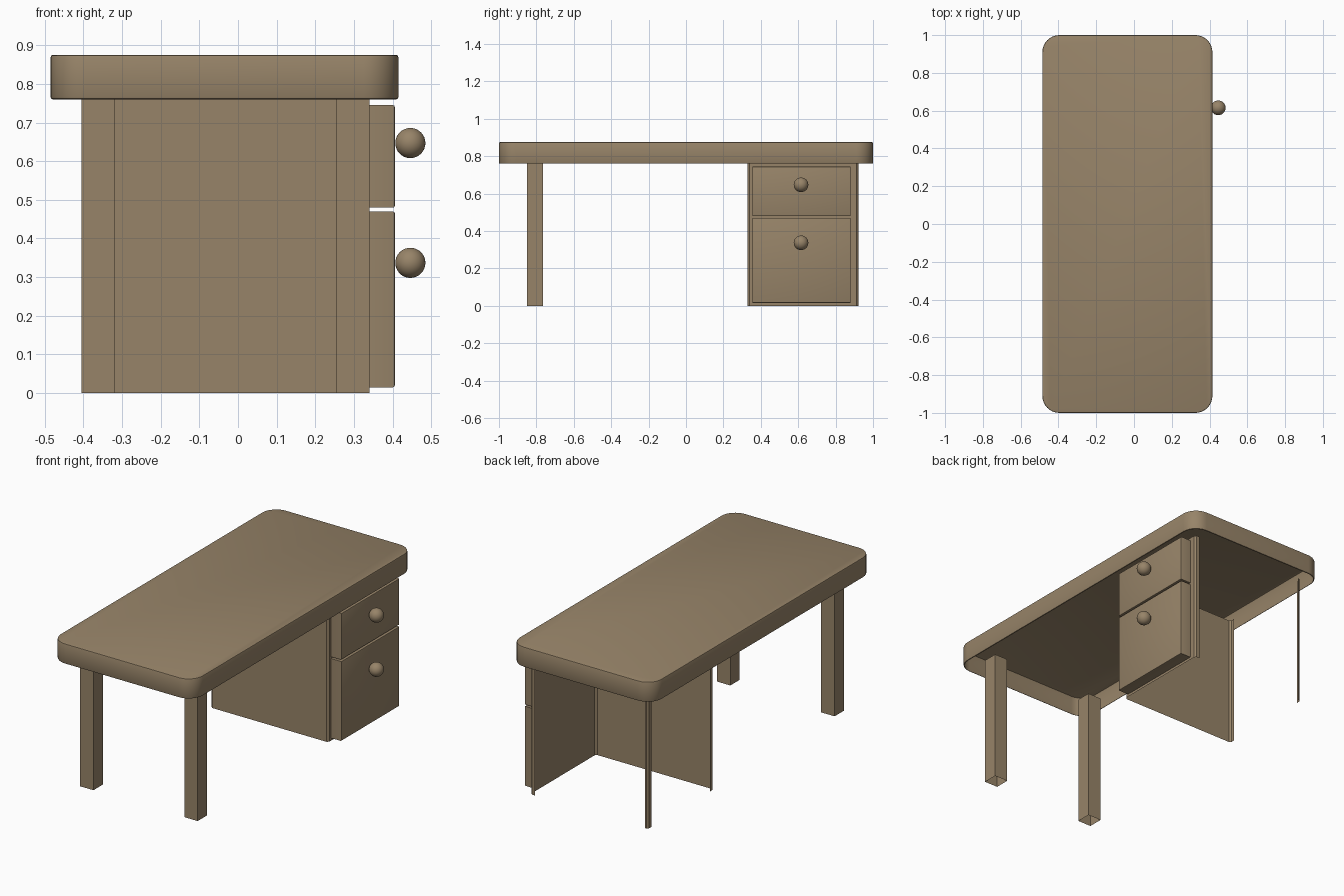
import bpy, bmesh
from mathutils import Matrix

if "Cube" in bpy.data.objects:
    bpy.data.objects.remove(bpy.data.objects["Cube"])

mat = bpy.data.materials.new("wood")
mat.diffuse_color = (0.31, 0.23, 0.14, 1)
mat.use_nodes = True
mat.node_tree.nodes["Principled BSDF"].inputs["Base Color"].default_value = mat.diffuse_color


def finish(name, bm, smooth=True):
    me = bpy.data.meshes.new(name)
    bm.to_mesh(me)
    bm.free()
    ob = bpy.data.objects.new(name, me)
    bpy.context.collection.objects.link(ob)
    me.materials.append(mat)
    if smooth:
        bpy.ops.object.select_all(action='DESELECT')
        ob.select_set(True)
        bpy.context.view_layer.objects.active = ob
        bpy.ops.object.shade_smooth_by_angle()
    return ob


def box(lo, hi):
    bm = bmesh.new()
    size = [b - a for a, b in zip(lo, hi)]
    mid = [(a + b) / 2 for a, b in zip(lo, hi)]
    bmesh.ops.create_cube(bm, size=1, matrix=Matrix.Translation(mid) @ Matrix.Diagonal((*size, 1)))
    bm.normal_update()
    return bm


def remove_faces(bm, test):
    bm.normal_update()
    bmesh.ops.delete(bm, geom=[f for f in bm.faces if test(f.normal)], context='FACES')


def bevel(bm, edges, width, segments):
    bmesh.ops.bevel(bm, geom=edges, offset=width, segments=segments, profile=0.5, affect='EDGES')
    bm.normal_update()


def wall(name, points, height):
    # thin upright sheet following an open plan outline
    bm = bmesh.new()
    low = [bm.verts.new((x, y, 0)) for x, y in points]
    high = [bm.verts.new((x, y, height)) for x, y in points]
    for i in range(len(points) - 1):
        bm.faces.new((low[i], low[i + 1], high[i + 1], high[i]))
    return finish(name, bm, False)


# Desktop: rounded shell, open underneath
bm = box((-0.485, -1, 0.76), (0.415, 1, 0.875))
bevel(bm, [e for e in bm.edges if abs(e.verts[0].co.z - e.verts[1].co.z) > 0.05], 0.09, 8)
rim = [e for e in bm.edges if any(abs(f.normal.z) > 0.9 for f in e.link_faces)]
bevel(bm, rim, 0.006, 2)
remove_faces(bm, lambda n: n.z < -0.99)
finish("desktop", bm)

# Two square legs, open tubes
for name, x in (("back_leg", -0.405), ("front_leg", 0.255)):
    bm = box((x, -0.85, 0), (x + 0.085, -0.765, 0.76))
    remove_faces(bm, lambda n: abs(n.z) > 0.9)
    finish(name, bm, False)

# Cabinet: side panel and drawer-side panel with bevelled corners, plus rear corner strip
wall("cabinet_panels", [(-0.405, 0.36), (-0.405, 0.34), (-0.395, 0.33), (0.33, 0.33), (0.34, 0.34),
                        (0.34, 0.912), (0.33, 0.922), (0.31, 0.922)], 0.76)
wall("cabinet_corner_strip", [(-0.385, 0.922), (-0.395, 0.922), (-0.405, 0.912), (-0.405, 0.89)], 0.76)

# Drawer fronts with round knobs
for name, z0, z1, knob_z in (("lower", 0.015, 0.47, 0.337), ("upper", 0.48, 0.745, 0.647)):
    bm = box((0.34, 0.355, z0), (0.406, 0.88, z1))
    bevel(bm, [e for e in bm.edges if all(v.co.x > 0.4 for v in e.verts)], 0.005, 2)
    remove_faces(bm, lambda n: n.x < -0.9)
    finish(name + "_drawer", bm)
    bm = bmesh.new()
    bmesh.ops.create_uvsphere(bm, u_segments=32, v_segments=16, radius=0.039,
                              matrix=Matrix.Translation((0.446, 0.615, knob_z)))
    finish(name + "_knob", bm)
